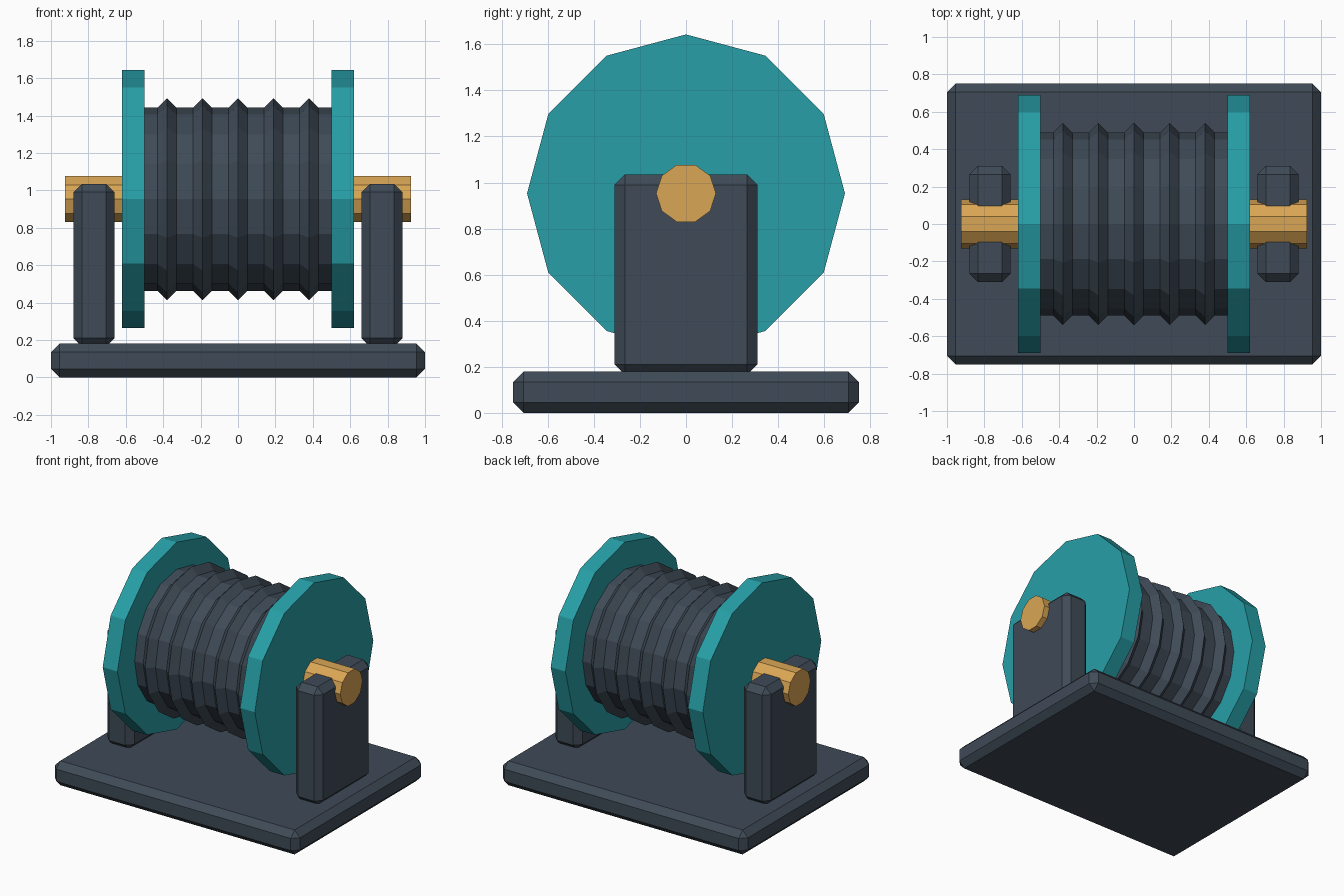
import bpy
import bmesh
import math

if "Cube" in bpy.data.objects:
    bpy.data.objects.remove(bpy.data.objects["Cube"], do_unlink=True)


def make_material(name, rgb):
    mat = bpy.data.materials.new(name)
    mat.use_nodes = True
    color = (*rgb, 1.0)
    mat.diffuse_color = color
    mat.node_tree.nodes["Principled BSDF"].inputs["Base Color"].default_value = color
    return mat


slate = make_material("dark slate", (0.05, 0.07, 0.095))
teal = make_material("teal", (0.02, 0.35, 0.39))
amber = make_material("amber", (0.70, 0.38, 0.09))

AXLE_Z = 0.953


def add_object(name, bm, mat, location):
    bmesh.ops.recalc_face_normals(bm, faces=bm.faces)
    mesh = bpy.data.meshes.new(name)
    bm.to_mesh(mesh)
    bm.free()
    mesh.materials.append(mat)
    obj = bpy.data.objects.new(name, mesh)
    obj.location = location
    bpy.context.collection.objects.link(obj)
    return obj


def lathe_x(name, profile, sides, mat, x=0.0):
    """Turn (x, radius) points around the axle line, with capped ends."""
    bm = bmesh.new()
    angles = [2 * math.pi * i / sides for i in range(sides)]
    rings = [[bm.verts.new((px, r * math.cos(a), r * math.sin(a))) for a in angles]
             for px, r in profile]
    for a, b in zip(rings, rings[1:]):
        for i in range(sides):
            j = (i + 1) % sides
            bm.faces.new((a[i], a[j], b[j], b[i]))
    bm.faces.new(rings[0])
    bm.faces.new(rings[-1])
    return add_object(name, bm, mat, (x, 0, AXLE_Z))


def bevelled_box(name, size, center, mat, bevel=0.045):
    bm = bmesh.new()
    bmesh.ops.create_cube(bm, size=1)
    bmesh.ops.scale(bm, vec=size, verts=bm.verts)
    obj = add_object(name, bm, mat, center)
    mod = obj.modifiers.new("chamfer", "BEVEL")
    mod.width = bevel
    mod.segments = 1
    return obj


# Base plate
bevelled_box("base", (2.0, 1.5, 0.18), (0, 0, 0.09), slate)

# Ribbed drum: five pointed ridges on a plain barrel
drum_r, ridge = 0.49, 0.05
profile = [(-0.52, drum_r)]
for i in range(-2, 3):
    cx = i * 0.19
    profile += [(cx - ridge, drum_r), (cx, drum_r + ridge), (cx + ridge, drum_r)]
profile.append((0.52, drum_r))
lathe_x("drum", profile, 16, slate)

# Axle
lathe_x("axle", [(-0.925, 0.13), (0.925, 0.13)], 10, amber)

# Flanges and support posts on both sides
for side, sign in (("left", 1), ("right", -1)):
    lathe_x(side + "_flange", [(-0.06, 0.69), (0.06, 0.69)], 12, teal, sign * 0.56)
    bevelled_box(side + "_post", (0.22, 0.62, 0.87), (sign * 0.77, 0, 0.6), slate)
